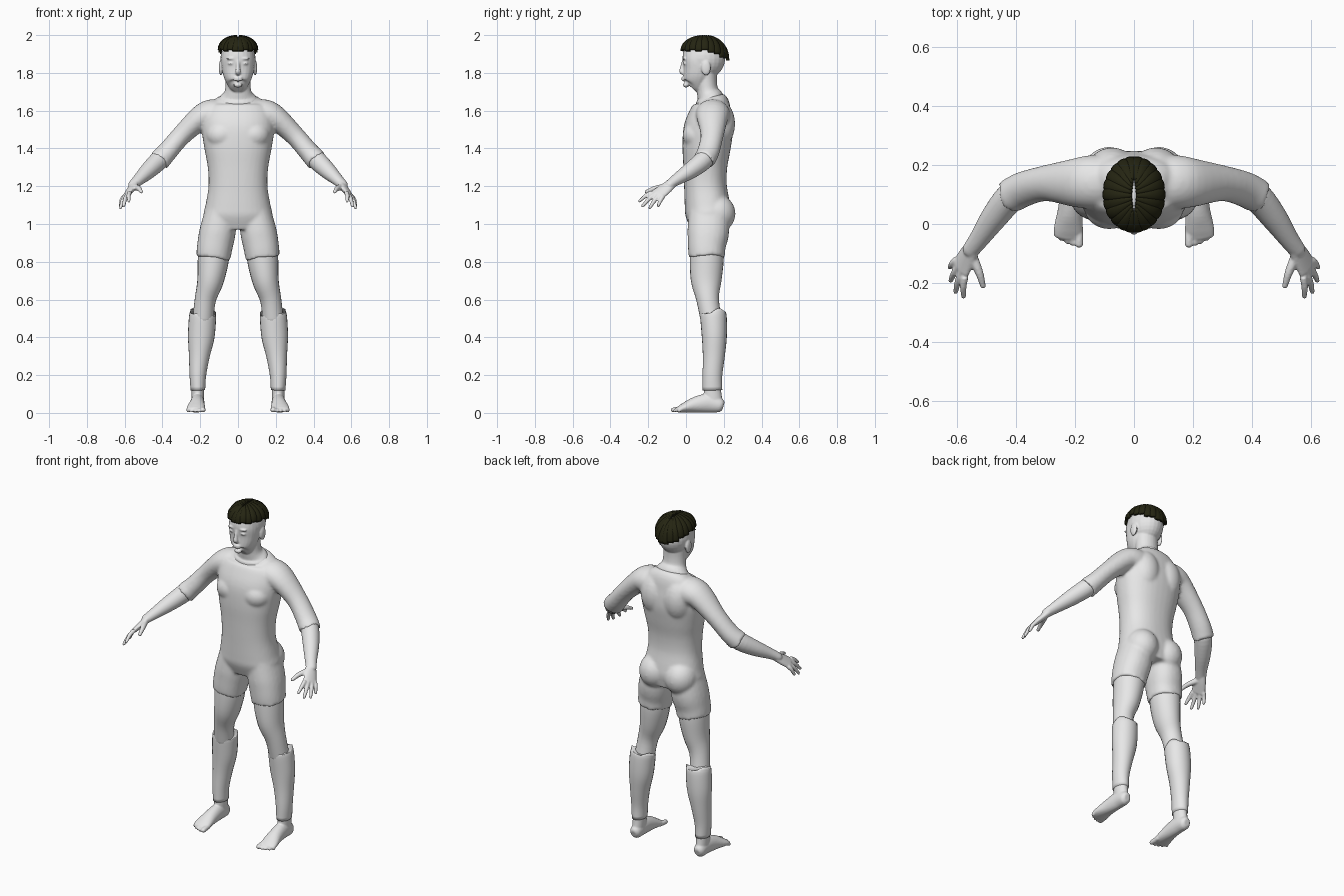
import bpy, bmesh, math
from mathutils import Vector, Matrix

def material(name, rgb):
    m = bpy.data.materials.new(name)
    m.diffuse_color = (*rgb, 1)
    return m

GREY = material("pale grey", (0.8, 0.8, 0.8))
DARK = material("dark olive", (0.018, 0.018, 0.006))
X, Y, Z = Vector((1, 0, 0)), Vector((0, 1, 0)), Vector((0, 0, 1))

def catmull(pts, steps):
    """Smoothly resample a list of (x, y, z, ru, rv) stations."""
    p = [Vector(q) for q in pts]
    p = [2 * p[0] - p[1]] + p + [2 * p[-1] - p[-2]]
    out = []
    for i in range(1, len(p) - 2):
        a, b, c, d = p[i - 1:i + 3]
        for k in range(steps):
            t = k / steps
            out.append(0.5 * (2 * b + (c - a) * t + (2 * a - 5 * b + 4 * c - d) * t * t
                              + (3 * b - a - 3 * c + d) * t ** 3))
    return out + [p[-2]]

def tube(bm, pts, ref=X, sides=24, steps=4, power=2.0, tip=False, wave=0.0):
    """Loft elliptical rings; ref (vector or function) sets the direction of the first radius."""
    st = catmull(pts, steps)
    pos = [Vector(s[:3]) for s in st]
    rings = []

    def ring(c, t, r, ru, rv, off=0.0):
        u = (r - t * r.dot(t)).normalized()
        v = t.cross(u)
        vs = []
        for k in range(sides):
            a = 2 * math.pi * k / sides
            ca, sa = math.cos(a), math.sin(a)
            e = 2 / power
            pu = math.copysign(abs(ca) ** e, ca) * ru
            pv = math.copysign(abs(sa) ** e, sa) * rv
            vs.append(bm.verts.new(c + u * pu + v * pv + t * off * math.sin(3 * a)))
        rings.append(vs)

    for i, s in enumerate(st):
        t = (pos[min(i + 1, len(pos) - 1)] - pos[max(i - 1, 0)]).normalized()
        r = ref(pos[i]) if callable(ref) else ref
        ring(pos[i], t, r, max(s[3], 0.001), max(s[4], 0.001), wave if i == len(st) - 1 else 0)
    if tip:
        m = min(s[3], s[4])
        for h, k in ((0.5, 0.85), (0.85, 0.5), (1.0, 0.1)):
            ring(pos[-1] + t * m * h, t, r, s[3] * k, s[4] * k)
    for a, b in zip(rings, rings[1:]):
        for k in range(sides):
            bm.faces.new((a[k], a[(k + 1) % sides], b[(k + 1) % sides], b[k]))
    bm.faces.new(rings[0][::-1])
    bm.faces.new(rings[-1])

def ball(bm, c, r):
    m = Matrix.Translation(c) @ Matrix.Diagonal((*r, 1))
    bmesh.ops.create_uvsphere(bm, u_segments=24, v_segments=16, radius=1, matrix=m)

def finish(bm, name, mat, voxel=0.0, smooth=0, mirror=True):
    bmesh.ops.recalc_face_normals(bm, faces=bm.faces[:])
    me = bpy.data.meshes.new(name)
    bm.to_mesh(me)
    bm.free()
    me.materials.append(mat)
    for f in me.polygons:
        f.use_smooth = True
    ob = bpy.data.objects.new(name, me)
    bpy.context.collection.objects.link(ob)
    if mirror:
        ob.modifiers.new("mirror", 'MIRROR').use_mirror_merge = False
    if voxel:
        r = ob.modifiers.new("fuse", 'REMESH')
        r.mode, r.voxel_size, r.use_smooth_shade = 'VOXEL', voxel, True
    if smooth:
        s = ob.modifiers.new("soften", 'SMOOTH')
        s.factor, s.iterations = 0.5, smooth
    return ob

# Body suit: torso, short sleeves and shorts fused together
bm = bmesh.new()
torso = [(0.98, .125, .165, .10), (1.05, .118, .182, .12), (1.1, .113, .172, .12),
         (1.2, .103, .156, .113), (1.3, .102, .16, .116), (1.4, .108, .178, .127),
         (1.5, .118, .192, .131), (1.58, .131, .185, .114), (1.635, .14, .15, .092),
         (1.672, .132, .10, .068)]
tube(bm, [(0, cy, z, hw, hd) for z, cy, hw, hd in torso], power=2.3, sides=36)
tube(bm, [(.06, .14, 1.575, .075, .09), (.14, .142, 1.58, .08, .092), (.2, .14, 1.56, .066, .083),
          (.3, .138, 1.468, .053, .061), (.375, .118, 1.382, .053, .06),
          (.418, .095, 1.335, .058, .06)], ref=Z, wave=.008)
tube(bm, [(.085, .12, 1.08, .085, .105), (.108, .118, .96, .096, .11),
          (.123, .11, .88, .094, .10), (.131, .11, .822, .091, .095)], wave=.006, power=2.2)
ball(bm, (.085, .165, 1.055), (.092, .097, .10))      # buttock
ball(bm, (.075, .17, 1.53), (.09, .09, .13))          # upper back
ball(bm, (.085, .06, 1.47), (.085, .078, .075))       # chest
finish(bm, "body_suit", GREY, .009, 4)

# Thighs and knees
bm = bmesh.new()
tube(bm, [(.126, .11, .92, .08, .085), (.13, .11, .82, .083, .09), (.146, .107, .7, .070, .081),
          (.173, .115, .6, .056, .06), (.187, .135, .48, .056, .055)])
finish(bm, "thigh", GREY)

# Shin covers
bm = bmesh.new()
tube(bm, [(.190, .142, .12, .039, .052), (.2125, .14, .12, .0385, .052), (.2125, .14, .2, .044, .052),
          (.205, .147, .3, .055, .058), (.195, .15, .4, .070, .066), (.188, .146, .5, .072, .070),
          (.185, .143, .53, .069, .067)][1:], wave=.014)
finish(bm, "shin_cover", GREY)

# Feet with five toes, big toe on the inner side
bm = bmesh.new()
tube(bm, [(.2125, .14, .2, .036, .045), (.2125, .14, .12, .034, .046), (.213, .145, .05, .032, .05)])
tube(bm, [(.214, .198, .035, .018, .022), (.214, .18, .04, .032, .038), (.214, .12, .052, .036, .05),
          (.217, .05, .043, .041, .042), (.222, -.01, .027, .049, .026),
          (.224, -.04, .018, .048, .016)], tip=True)
for x0, x1, y, r in ((.187, .186, -.068, .0145), (.209, .207, -.066, .0105), (.227, .226, -.060, .010),
                     (.244, .246, -.050, .0095), (.260, .264, -.036, .009)):
    tube(bm, [(x0, -.01, .022, r, r), (x1, y * .5 - .012, .018, r, r), (x1, y, r + .001, r, r * .9)],
         sides=12, tip=True)
finish(bm, "foot", GREY, .005, 2)

# Forearms, palms and fingers
bm = bmesh.new()
tube(bm, [(.37, .122, 1.385, .046, .05), (.42, .09, 1.335, .051, .051), (.475, .022, 1.282, .044, .045),
          (.525, -.05, 1.235, .031, .034), (.555, -.09, 1.207, .024, .029)], ref=Z, tip=True)
across = Vector((.41, .87, -.29))
tube(bm, [(.54, -.07, 1.22, .027, .022), (.562, -.105, 1.19, .036, .019),
          (.588, -.15, 1.156, .042, .014)], ref=across, tip=True)
knuckle = Vector((.588, -.15, 1.157))
tips = [(.578, -.246, 1.122), (.605, -.230, 1.096), (.622, -.192, 1.086), (.624, -.147, 1.097)]
for k, t in enumerate(tips):
    a = knuckle + across * (-.034 + .0225 * k)
    m = a.lerp(Vector(t), .5) + Vector((.003, 0, .005))
    tube(bm, [(*a, .0125, .0125), (*m, .0115, .0115), (*t, .0085, .0085)], ref=across, sides=12, tip=True)
tube(bm, [(.55, -.105, 1.197, .018, .018), (.525, -.165, 1.188, .014, .014),
          (.512, -.211, 1.17, .0095, .0095)], ref=Z, sides=12, tip=True)
finish(bm, "forearm_and_hand", GREY, .005, 2)

# Head and neck
bm = bmesh.new()
ball(bm, (0, .095, 1.875), (.093, .112, .108))
face = [(1.722, .03, .030, .036), (1.74, .045, .055, .062), (1.775, .055, .074, .071),
        (1.815, .065, .084, .08), (1.865, .075, .089, .095), (1.92, .085, .082, .095)]
tube(bm, [(0, cy, z, hw, hd) for z, cy, hw, hd in face], power=2.2)
tube(bm, [(0, .13, 1.62, .12, .08), (0, .128, 1.665, .102, .072), (0, .115, 1.70, .072, .058),
          (0, .108, 1.75, .066, .056), (0, .105, 1.82, .068, .06)])
tube(bm, [(0, -.012, 1.868, .008, .008), (0, -.021, 1.83, .010, .010),
          (0, -.024, 1.806, .015, .012), (0, -.012, 1.796, .012, .008)], sides=12)   # nose
for z in (1.774, 1.763):
    ball(bm, (0, -.014, z), (.024, .011, .006))                                    # lips
ball(bm, (0, .0, 1.736), (.022, .016, .014))                                       # chin
ball(bm, (.036, -.008, 1.876), (.026, .012, .006))                                 # brow
ball(bm, (.036, -.004, 1.85), (.017, .012, .008))                                  # eyelid
ball(bm, (.091, .106, 1.826), (.011, .025, .040))                                  # ear
finish(bm, "head_and_neck", GREY, .005, 2)

# Hair locks sweeping out from a centre parting
bm = bmesh.new()
C = Vector((0, .1, 1.87))
def outward(p):
    d = p - C
    return Vector((d.x / .0100, d.y / .0150, d.z / .0150)).normalized()
n = 11
for i in range(n):
    f = i / (n - 1)
    ang = math.radians(-82 + 164 * f)
    sx, sy = .07, -.45 + .85 * f
    ex, ey = math.cos(ang), math.sin(ang)
    bottom = 1.915 - .05 * max(0, ey) ** 1.5 + (.006 if i % 2 else 0)
    pts = []
    for k in range(7):
        w = math.sin(k / 6 * math.pi / 2)
        qx, qy = sx + (ex - sx) * w, sy + (ey - sy) * w
        h = math.sqrt(max(0, 1 - qx * qx - qy * qy))
        z = bottom + (1.993 - bottom) * h ** .9
        width = .007 + .013 * math.sin(min(1, k / 4) * math.pi / 2)
        pts.append((qx * .099, .1 + qy * .122, z, .0085, width))
    tube(bm, pts, ref=outward, sides=10, steps=2)
finish(bm, "hair_locks", DARK)
